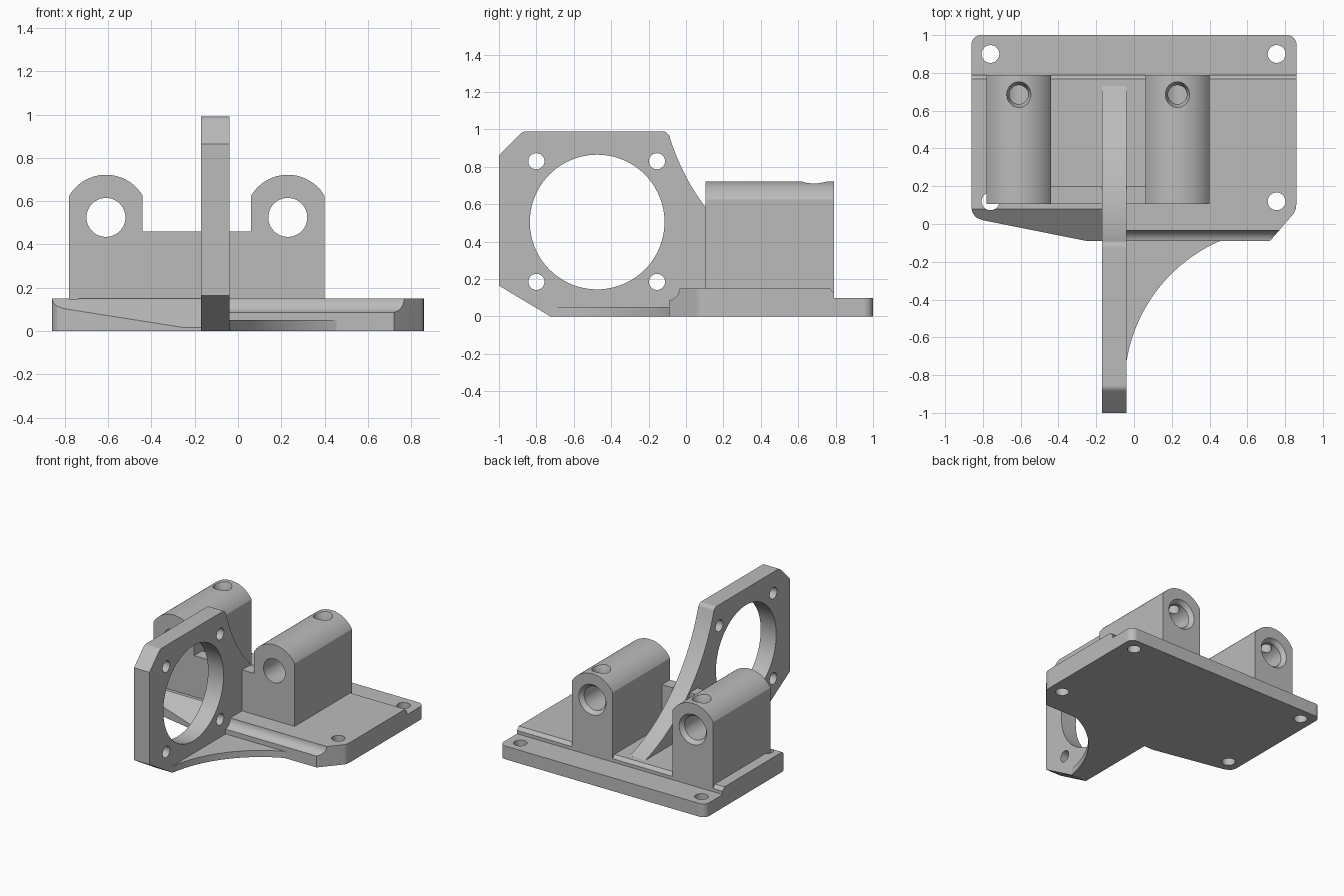
import bpy, bmesh, math
from mathutils import Vector, Matrix

cube = bpy.data.objects.get("Cube")
if cube:
    bpy.data.objects.remove(cube, do_unlink=True)

GREY = (0.5, 0.5, 0.5, 1.0)
mat = bpy.data.materials.new("light grey")
mat.use_nodes = True
mat.diffuse_color = GREY
bsdf = next(n for n in mat.node_tree.nodes if n.type == 'BSDF_PRINCIPLED')
bsdf.inputs["Base Color"].default_value = GREY


def finish(name, bm):
    bmesh.ops.recalc_face_normals(bm, faces=bm.faces)
    mesh = bpy.data.meshes.new(name)
    bm.to_mesh(mesh)
    bm.free()
    mesh.materials.append(mat)
    ob = bpy.data.objects.new(name, mesh)
    bpy.context.collection.objects.link(ob)
    return ob


def prism(name, pts, axis, lo, hi):
    """Extrude a 2D outline along an axis (the other two axes in order)."""
    place = {'x': lambda p: (lo, p[0], p[1]),
             'y': lambda p: (p[0], lo, p[1]),
             'z': lambda p: (p[0], p[1], lo)}[axis]
    bm = bmesh.new()
    face = bm.faces.new([bm.verts.new(place(p)) for p in pts])
    ext = bmesh.ops.extrude_face_region(bm, geom=[face])
    step = Vector([hi - lo if a == axis else 0 for a in 'xyz'])
    bmesh.ops.translate(bm, vec=step,
                        verts=[v for v in ext['geom'] if isinstance(v, bmesh.types.BMVert)])
    return finish(name, bm)


def drill(p0, p1, r0, r1=None, seg=48):
    """Round cutter from p0 to p1, tapered if r1 is given."""
    p0, p1 = Vector(p0), Vector(p1)
    d = p1 - p0
    m = Matrix.Translation((p0 + p1) / 2) @ d.to_track_quat('Z', 'Y').to_matrix().to_4x4()
    bm = bmesh.new()
    bmesh.ops.create_cone(bm, cap_ends=True, segments=seg, radius1=r0,
                          radius2=r0 if r1 is None else r1, depth=d.length, matrix=m)
    return finish("cutter", bm)


def arc(cx, cy, r, a0, a1, n):
    return [(cx + r * math.cos(math.radians(a0 + (a1 - a0) * i / n)),
             cy + r * math.sin(math.radians(a0 + (a1 - a0) * i / n))) for i in range(n + 1)]


def cut(ob, cutters):
    bpy.context.view_layer.objects.active = ob
    for c in cutters:
        c.hide_render = True
        mod = ob.modifiers.new("cut", 'BOOLEAN')
        mod.operation = 'DIFFERENCE'
        mod.solver = 'EXACT'
        mod.object = c
        bpy.ops.object.modifier_apply(modifier=mod.name)
        bpy.data.objects.remove(c, do_unlink=True)


def smooth(ob):
    bpy.ops.object.select_all(action='DESELECT')
    ob.select_set(True)
    bpy.context.view_layer.objects.active = ob
    bpy.ops.object.shade_smooth_by_angle(angle=math.radians(25))
    mod = ob.modifiers.new("weighted normals", 'WEIGHTED_NORMAL')
    mod.keep_sharp = True


# Base plate with rounded back corners and slanted front corners
outline = ([(0.72, -0.09), (0.845, 0.055), (0.857, 0.08), (0.86, 0.11)]
           + arc(0.81, 0.95, 0.05, 0, 90, 8) + arc(-0.81, 0.95, 0.05, 90, 180, 8)
           + [(-0.86, 0.08), (-0.853, 0.055), (-0.835, 0.034), (-0.8, 0.02), (-0.25, -0.09)])
base = prism("base_plate", outline, 'z', 0, 0.15)
cut(base, [
    # lowered back ledge
    prism("cutter", [(0.76, 0.16), (0.79, 0.125), (0.79, 0.1), (1.1, 0.1), (1.1, 0.2), (0.76, 0.2)],
          'x', -1, 1),
    # long slope on the right front
    prism("cutter", [(0.143, 0.2), (-0.2, 0.2), (-0.2, -0.071)], 'x', -1, -0.1),
    # cove on the left front
    prism("cutter", arc(-0.1, 0.15, 0.065, -90, 0, 10) + [(-0.035, 0.2), (-0.2, 0.2), (-0.2, 0.085)],
          'x', -0.1, 1),
] + [drill((x, y, -0.1), (x, y, 0.3), 0.047) for x in (-0.76, 0.755) for y in (0.12, 0.9)])
smooth(base)

# Upright motor plate with swept brace
profile = ([(-1, 0.165), (-0.725, 0), (-0.05, 0), (-0.05, 0.05), (0.73, 0.05)]
           + arc(1.0745, 1.315, 1.215, 253.5, 196.5, 32)
           + arc(-0.125, 0.955, 0.035, 15, 90, 6)
           + [(-0.855, 0.99), (-0.87, 0.987), (-0.885, 0.978), (-1, 0.863)])
plate = prism("upright_plate", profile, 'x', -0.17, -0.04)
cut(plate, [drill((-0.4, -0.475, 0.505), (0.2, -0.475, 0.505), 0.36, seg=96)]
    + [drill((-0.4, y, z), (0.2, y, z), 0.043) for y in (-0.8, -0.155) for z in (0.185, 0.83)])
smooth(plate)

# Thin curved web between the upright plate and the base
web = prism("corner_web", arc(0.79, -0.86, 0.84, 170.4, 112, 32)
            + [(0.48, -0.09), (-0.1, -0.09), (-0.1, -0.72)], 'z', 0, 0.05)
smooth(web)

# Two rod holders with a bore and a countersunk screw hole
for side, cx in (("right", -0.61), ("left", 0.23)):
    half, cz, r = 0.17, 0.525, 0.197
    a = math.degrees(math.acos(half / r))
    block = prism(side + "_rod_holder",
                  [(cx - half, 0.12), (cx + half, 0.12)] + arc(cx, cz, r, a, 180 - a, 24),
                  'y', 0.105, 0.79)
    cut(block, [
        drill((cx, 0, cz), (cx, 0.9, cz), 0.09),
        drill((cx, 0.75, cz), (cx, 0.80, cz), 0.082, 0.122),
        drill((cx, 0.685, cz), (cx, 0.685, 0.8), 0.05),
        drill((cx, 0.685, 0.66), (cx, 0.685, 0.74), 0.045, 0.075),
    ])
    smooth(block)

# Low wall joining the rod holders
prism("cross_wall", [(-0.44, 0.12), (0.06, 0.12), (0.06, 0.46), (-0.44, 0.46)], 'y', 0.105, 0.2)
